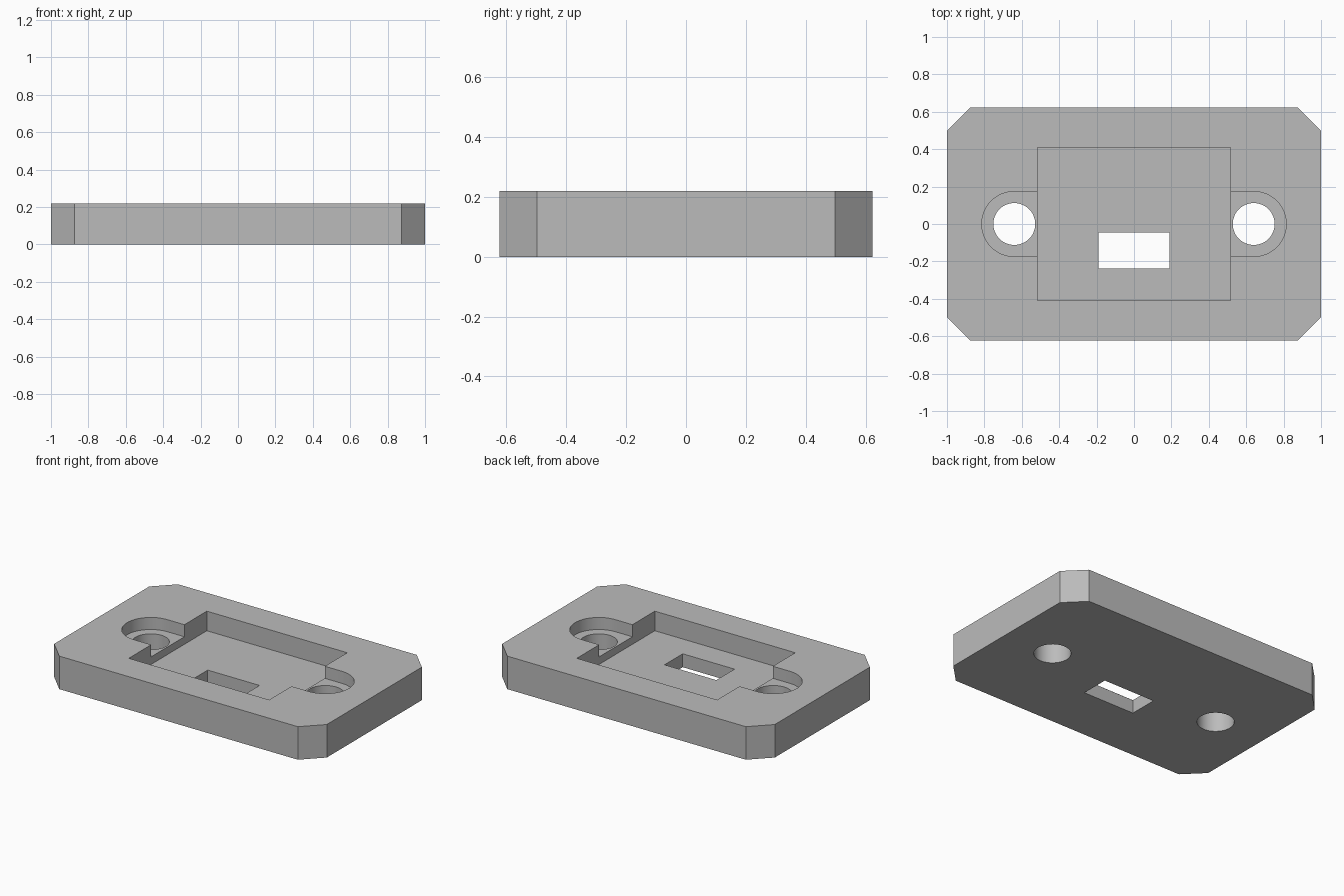
import bpy
import bmesh
import math

cube = bpy.data.objects.get("Cube")
if cube:
    bpy.data.objects.remove(cube, do_unlink=True)

HEIGHT = 0.219
POCKET_FLOOR = HEIGHT - 0.13
SLOT_FLOOR = HEIGHT - 0.08
ABOVE, BELOW = HEIGHT + 0.1, -0.1
HOLE_X, SLOT_RADIUS = 0.64, 0.174

grey = bpy.data.materials.new("plain grey")
grey.use_nodes = True
colour = (0.5, 0.5, 0.5, 1)
grey.diffuse_color = colour
grey.node_tree.nodes["Principled BSDF"].inputs["Base Color"].default_value = colour


def prism(name, outline, bottom, top):
    """Extrude a counter-clockwise outline upwards."""
    bm = bmesh.new()
    face = bm.faces.new([bm.verts.new((x, y, bottom)) for x, y in outline])
    up = bmesh.ops.extrude_face_region(bm, geom=[face])["geom"]
    verts = [v for v in up if isinstance(v, bmesh.types.BMVert)]
    bmesh.ops.translate(bm, verts=verts, vec=(0, 0, top - bottom))
    bmesh.ops.recalc_face_normals(bm, faces=bm.faces)
    mesh = bpy.data.meshes.new(name)
    bm.to_mesh(mesh)
    bm.free()
    mesh.materials.append(grey)
    obj = bpy.data.objects.new(name, mesh)
    bpy.context.collection.objects.link(obj)
    return obj


def rectangle(x0, x1, y0, y1):
    return [(x0, y0), (x1, y0), (x1, y1), (x0, y1)]


def arc(cx, radius, start, sweep, steps):
    angles = [start + sweep * i / steps for i in range(steps + 1)]
    return [(cx + radius * math.cos(a), radius * math.sin(a)) for a in angles]


# Plate with chamfered corners
w, d, c = 1.0, 0.623, 0.125
plate = prism("mounting_plate", [
    (c - w, -d), (w - c, -d), (w, c - d), (w, d - c),
    (w - c, d), (c - w, d), (-w, d - c), (-w, c - d)], 0, HEIGHT)

# Rectangular pocket and the window through its floor
cutters = [
    prism("pocket_cutter", rectangle(-0.515, 0.515, -0.409, 0.409), POCKET_FLOOR, ABOVE),
    prism("window_cutter", rectangle(-0.19, 0.19, -0.237, -0.046), BELOW, ABOVE),
]

# Round-ended screw recesses and through holes on both sides
for side, label in ((-1, "right"), (1, "left")):
    start = -side * math.pi / 2
    slot = arc(side * HOLE_X, SLOT_RADIUS, start, side * math.pi * side, 32)
    slot += [(side * 0.4, slot[-1][1]), (side * 0.4, slot[0][1])]
    hole = arc(side * HOLE_X, 0.112, 0, math.tau, 48)[:-1]
    cutters.append(prism(label + "_recess_cutter", slot, SLOT_FLOOR, ABOVE))
    cutters.append(prism(label + "_hole_cutter", hole, BELOW, ABOVE))

# Cut everything out of the plate, then discard the cutters
bpy.context.view_layer.objects.active = plate
plate.select_set(True)
for cutter in cutters:
    cutter.hide_render = True
    mod = plate.modifiers.new(cutter.name, "BOOLEAN")
    mod.operation = "DIFFERENCE"
    mod.solver = "EXACT"
    mod.object = cutter
    bpy.ops.object.modifier_apply(modifier=mod.name)
    bpy.data.objects.remove(cutter, do_unlink=True)

bpy.ops.object.shade_smooth_by_angle(angle=math.radians(30))
